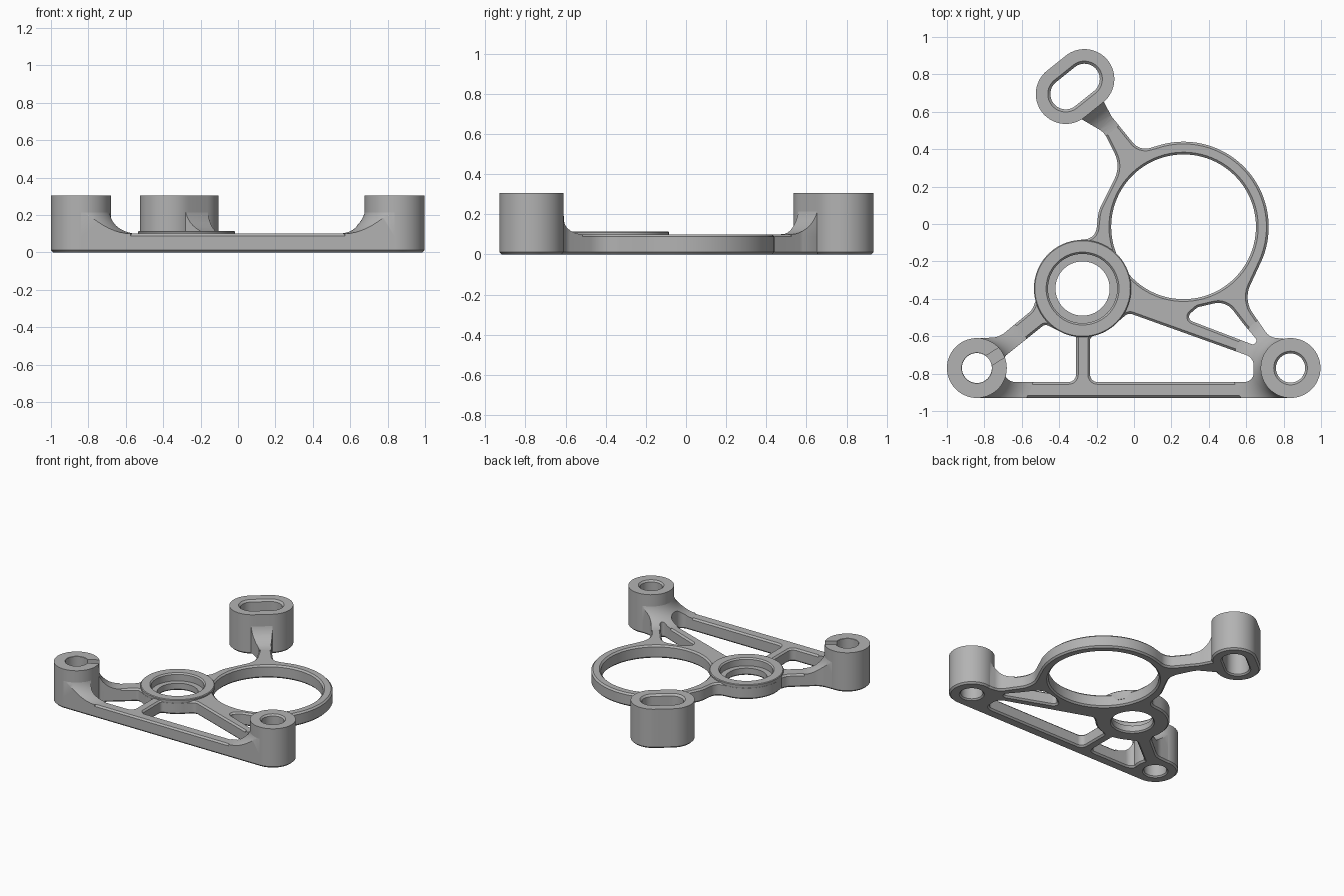
import bpy
import bmesh
from math import sin, cos, tan, pi, radians, atan2
from mathutils import Vector, Matrix

cube = bpy.data.objects.get("Cube")
if cube:
    bpy.data.objects.remove(cube)

# One plain grey for the whole bracket
GREY = (0.45, 0.45, 0.45, 1)
grey = bpy.data.materials.new("matt_grey")
grey.use_nodes = True
grey.diffuse_color = GREY
grey.node_tree.nodes["Principled BSDF"].inputs["Base Color"].default_value = GREY

LEFT, RIGHT = (-0.84, -0.77), (0.837, -0.77)
SLOT_A, SLOT_B = (-0.365, 0.695), (-0.265, 0.775)
BIG, SMALL = (0.265, -0.015), (-0.275, -0.345)
THICK, TOP, CHAMFER = 0.10, 0.305, 0.012


def arc(c, r, a0, a1, n=40):
    angles = [radians(a0 + (a1 - a0) * i / n) for i in range(n + 1)]
    return [(c[0] + r * cos(a), c[1] + r * sin(a)) for a in angles]


def rounded(points, steps=10):
    """Polygon whose corners (x, y, radius) become tangent arcs; (x, y) stays sharp."""
    out = []
    for i, p in enumerate(points):
        b = Vector(p[:2])
        if len(p) == 2:
            out.append(b)
            continue
        a = Vector(points[i - 1][:2]) - b
        c = Vector(points[(i + 1) % len(points)][:2]) - b
        half = a.angle(c) / 2
        t = min(p[2] / tan(half), 0.48 * a.length, 0.48 * c.length)
        r = t * tan(half)
        a.normalize()
        c.normalize()
        centre = b + (a + c).normalized() * (r / sin(half))
        s, e = b + a * t - centre, b + c * t - centre
        sweep_angle = s.angle_signed(e)  # clockwise positive
        for k in range(steps + 1):
            out.append(centre + Matrix.Rotation(-sweep_angle * k / steps, 2) @ s)
    return out


def add_mesh(name, bm):
    bmesh.ops.remove_doubles(bm, verts=bm.verts, dist=0.0002)
    bmesh.ops.recalc_face_normals(bm, faces=bm.faces)
    mesh = bpy.data.meshes.new(name)
    bm.to_mesh(mesh)
    bm.free()
    mesh.materials.clear()
    mesh.materials.append(grey)
    obj = bpy.data.objects.new(name, mesh)
    bpy.context.collection.objects.link(obj)
    return obj


def evaluated(obj):
    bpy.context.view_layer.update()
    graph = bpy.context.evaluated_depsgraph_get()
    return bpy.data.meshes.new_from_object(obj.evaluated_get(graph))


def slab(name, loops, z0, z1, chamfer):
    """Flat slab from an outline and its holes, with chamfered edges."""
    curve = bpy.data.curves.new(name, 'CURVE')
    curve.dimensions = '2D'
    curve.fill_mode = 'BOTH'
    curve.extrude = (z1 - z0) / 2 - chamfer
    curve.bevel_depth = chamfer
    curve.bevel_resolution = 0
    curve.offset = -chamfer
    for loop in loops:
        spline = curve.splines.new('POLY')
        spline.points.add(len(loop) - 1)
        for point, p in zip(spline.points, loop):
            point.co = (p[0], p[1], 0, 1)
        spline.use_cyclic_u = True
    temp = bpy.data.objects.new(name + "_curve", curve)
    bpy.context.collection.objects.link(temp)
    bm = bmesh.new()
    bm.from_mesh(evaluated(temp))
    bpy.data.objects.remove(temp)
    bmesh.ops.translate(bm, verts=bm.verts, vec=(0, 0, (z0 + z1) / 2))
    return add_mesh(name, bm)


def sweep(name, c0, c1, profile, solid=False, n=28):
    """Carry a (radius, height) profile round a slot; equal centres make a circle."""
    bm = bmesh.new()
    turn = atan2(c1[1] - c0[1], c1[0] - c0[0]) * 180 / pi
    rings = []
    for r, z in profile:
        loop = arc(c1, r, turn - 90, turn + 90, n) + arc(c0, r, turn + 90, turn + 270, n)
        rings.append([bm.verts.new((x, y, z)) for x, y in loop])
    pairs = list(zip(rings, rings[1:]))
    if solid:
        bm.faces.new(rings[0])
        bm.faces.new(rings[-1])
    else:
        pairs.append((rings[-1], rings[0]))
    for lo, hi in pairs:
        for i in range(len(lo)):
            bm.faces.new((lo[i - 1], lo[i], hi[i], hi[i - 1]))
    return add_mesh(name, bm)


def boolean(obj, other, operation):
    mod = obj.modifiers.new("cut", 'BOOLEAN')
    mod.operation, mod.solver, mod.object = operation, 'EXACT', other
    mesh = evaluated(obj)
    obj.modifiers.clear()
    obj.data = mesh


# Plate outline, stopping inside each mounting boss
outline = rounded(
    [(LEFT[0], -0.93), (RIGHT[0], -0.93)]
    + arc(RIGHT, 0.12, 270, 90)
    + [(0.80, -0.613), (0.725, -0.607, 0.1), (0.585, -0.405, 0.15)]
    + arc(BIG, 0.455, -27, 105, 64)
    + [(0.03, 0.39, 0.12), (-0.12, 0.575, 0.1), (-0.165, 0.66),
       (-0.19, 0.68), (-0.29, 0.60), (-0.28, 0.56),
       (-0.16, 0.49, 0.1), (-0.07, 0.31, 0.15), (-0.19, 0.07, 0.2),
       (-0.205, -0.075, 0.08)]
    + arc(SMALL, 0.26, 99, 195)
    + [(-0.545, -0.46, 0.08), (-0.72, -0.605, 0.12), (LEFT[0], -0.612)]
    + arc(LEFT, 0.12, 90, -90))

# Lightening windows between the ribs
left_window = rounded(
    [(-0.31, -0.845, 0.04), (-0.31, -0.603, 0.03)]
    + arc(SMALL, 0.26, 260, 241, 8)
    + [(-0.475, -0.535, 0.03), (-0.70, -0.715, 0.05), (-0.69, -0.845, 0.06)])
middle_window = rounded(
    [(-0.235, -0.845, 0.04), (-0.235, -0.603, 0.03)]
    + arc(SMALL, 0.26, 288, 318, 10)
    + [(-0.03, -0.475, 0.04), (0.64, -0.715, 0.06), (0.64, -0.845, 0.05)])
right_window = rounded(
    [(0.27, -0.505, 0.03), (0.34, -0.445, 0.05), (0.49, -0.41, 0.1),
     (0.59, -0.54, 0.2), (0.70, -0.67, 0.02)])

loops = [outline, left_window, middle_window, right_window,
         arc(BIG, 0.387, 0, 360, 96)[:-1], arc(SMALL, 0.19, 0, 360, 64)[:-1]]
parts = [slab("plate", loops, 0, THICK, CHAMFER)]
tall_plate = slab("tall_plate_helper", loops, 0.085, TOP - 0.001, 0)

# Bearing seat: raised lip and lower ledge
parts.append(sweep("seat_lip", SMALL, SMALL, [
    (0.19, 0.05), (0.25, 0.05), (0.26, 0.09), (0.26, 0.11), (0.255, 0.115),
    (0.195, 0.115), (0.185, 0.105), (0.185, 0.05)], n=40))
parts.append(sweep("seat_ledge", SMALL, SMALL, [
    (0.155, 0), (0.205, 0), (0.205, 0.055), (0.145, 0.055), (0.145, 0.01)], n=40))

# Mounting bosses, with concave flares that run down onto the ribs
bosses = [("left_boss", LEFT, LEFT, 0.08, 0.002),
          ("right_boss", RIGHT, RIGHT, 0.078, 0.012),
          ("slotted_boss", SLOT_A, SLOT_B, 0.082, 0.014)]
for name, c0, c1, hole, edge in bosses:
    parts.append(sweep(name, c0, c1, [
        (hole + 0.01, 0), (0.16 - CHAMFER, 0), (0.16, CHAMFER), (0.16, TOP),
        (hole + edge, TOP), (hole, TOP - edge), (hole, 0.01)]))
    fillet = [(0.155 + 0.155 * (1 - cos(a)), 0.25 - 0.15 * sin(a))
              for a in (pi / 2 * (1 - i / 10) for i in range(11))]
    flare = sweep(name.replace("boss", "flare"), c0, c1,
                  [(0.31, 0.05)] + fillet + [(0.155, 0.33)], solid=True)
    boolean(flare, tall_plate, 'INTERSECT')
    parts.append(flare)

# Shallow notch in the rim of the left boss
bm = bmesh.new()
bmesh.ops.create_cube(bm, size=1, matrix=(
    Matrix.Translation((LEFT[0], LEFT[1], 0.32)) @ Matrix.Rotation(radians(32), 4, 'Z')
    @ Matrix.Translation((0.13, 0, 0)) @ Matrix.Diagonal((0.16, 0.06, 0.11, 1))))
notch = add_mesh("notch_helper", bm)
for part in parts:
    if part.name in ("left_boss", "left_flare"):
        boolean(part, notch, 'DIFFERENCE')
for helper in (notch, tall_plate):
    bpy.data.objects.remove(helper)

# Smooth curved walls, keep machined edges crisp
bpy.ops.object.select_all(action='DESELECT')
for part in parts:
    part.select_set(True)
bpy.context.view_layer.objects.active = parts[0]
bpy.ops.object.shade_smooth_by_angle(angle=radians(30))
